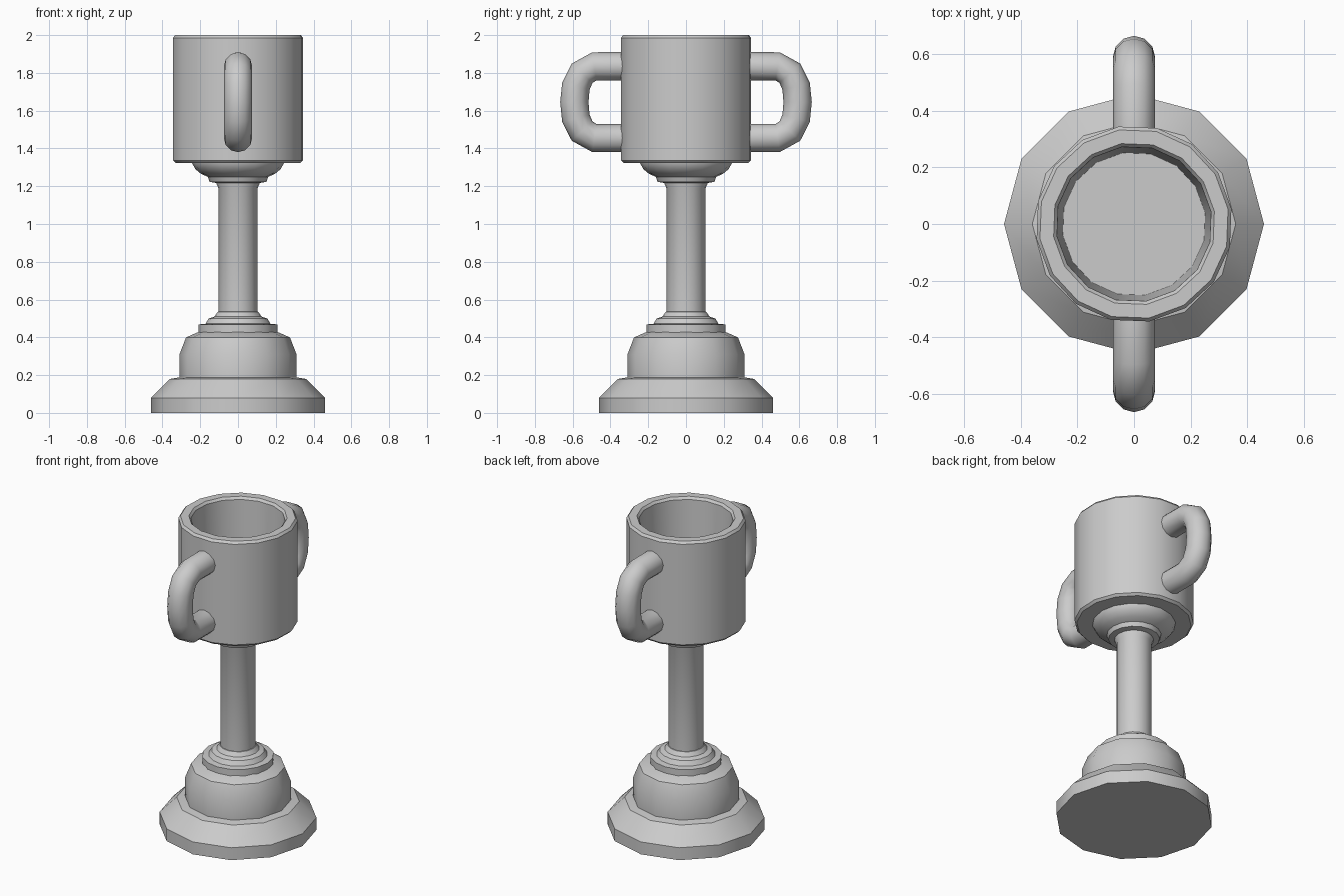
import bpy, bmesh
from math import cos, sin, pi, radians
from mathutils import Vector

if "Cube" in bpy.data.objects:
    bpy.data.objects.remove(bpy.data.objects["Cube"])


def finish(name, bm):
    bmesh.ops.recalc_face_normals(bm, faces=bm.faces)
    mesh = bpy.data.meshes.new(name)
    bm.to_mesh(mesh)
    bm.free()
    ob = bpy.data.objects.new(name, mesh)
    bpy.context.collection.objects.link(ob)
    bpy.ops.object.select_all(action='DESELECT')
    bpy.context.view_layer.objects.active = ob
    ob.select_set(True)
    bpy.ops.object.shade_smooth_by_angle(angle=radians(35))
    return ob


def skin(bm, rings):
    # bridge successive vertex rings and cap both ends
    n = len(rings[0])
    for a, b in zip(rings, rings[1:]):
        for i in range(n):
            j = (i + 1) % n
            bm.faces.new((a[i], a[j], b[j], b[i]))
    bm.faces.new(rings[0])
    bm.faces.new(rings[-1])


def lathe(name, profile, sides, turn=0.0):
    bm = bmesh.new()
    angles = [turn + 2 * pi * i / sides for i in range(sides)]
    skin(bm, [[bm.verts.new((r * cos(a), r * sin(a), z)) for a in angles]
              for r, z in profile])
    return finish(name, bm)


def tube(name, path, radius, sides=12):
    bm = bmesh.new()
    pts = [Vector(p) for p in path]
    side = Vector((1, 0, 0))
    rings = []
    for k, p in enumerate(pts):
        t = (pts[min(k + 1, len(pts) - 1)] - pts[max(k - 1, 0)]).normalized()
        up = t.cross(side)
        rings.append([bm.verts.new(p + radius * (side * cos(2 * pi * i / sides)
                                                + up * sin(2 * pi * i / sides)))
                      for i in range(sides)])
    skin(bm, rings)
    return finish(name, bm)


# stepped foot
lathe("base", [(0.46, 0), (0.46, 0.08), (0.36, 0.18), (0.31, 0.188), (0.31, 0.31),
               (0.275, 0.40), (0.205, 0.43), (0.15, 0.435)], 12)

# rings between the foot and the stem
lathe("base_collar", [(0.21, 0.42), (0.21, 0.468), (0.172, 0.472), (0.155, 0.50),
                      (0.125, 0.51), (0.108, 0.535), (0.09, 0.54)], 16)

# stem
lathe("stem", [(0.104, 0.50), (0.104, 1.19), (0.115, 1.215), (0.115, 1.23)], 16)

# flare under the cup
lathe("cup_flare", [(0.10, 1.215), (0.15, 1.223), (0.16, 1.25), (0.195, 1.265),
                    (0.225, 1.29), (0.245, 1.325), (0.245, 1.34)], 16)

# hollow cup with softened rim
lathe("cup", [(0.335, 1.323), (0.349, 1.337), (0.349, 1.985), (0.337, 2.0),
              (0.288, 2.0), (0.276, 1.985), (0.255, 1.42)], 16, radians(9))

# two side handles
half = [(0.31, 0.19), (0.485, 0.19), (0.55, 0.153), (0.583, 0.085)]
loop = half + [(0.591, 0)] + [(y, -z) for y, z in reversed(half)]
for name, s in (("front_handle", -1), ("back_handle", 1)):
    tube(name, [(0, s * y, 1.645 + z) for y, z in loop], 0.075)
